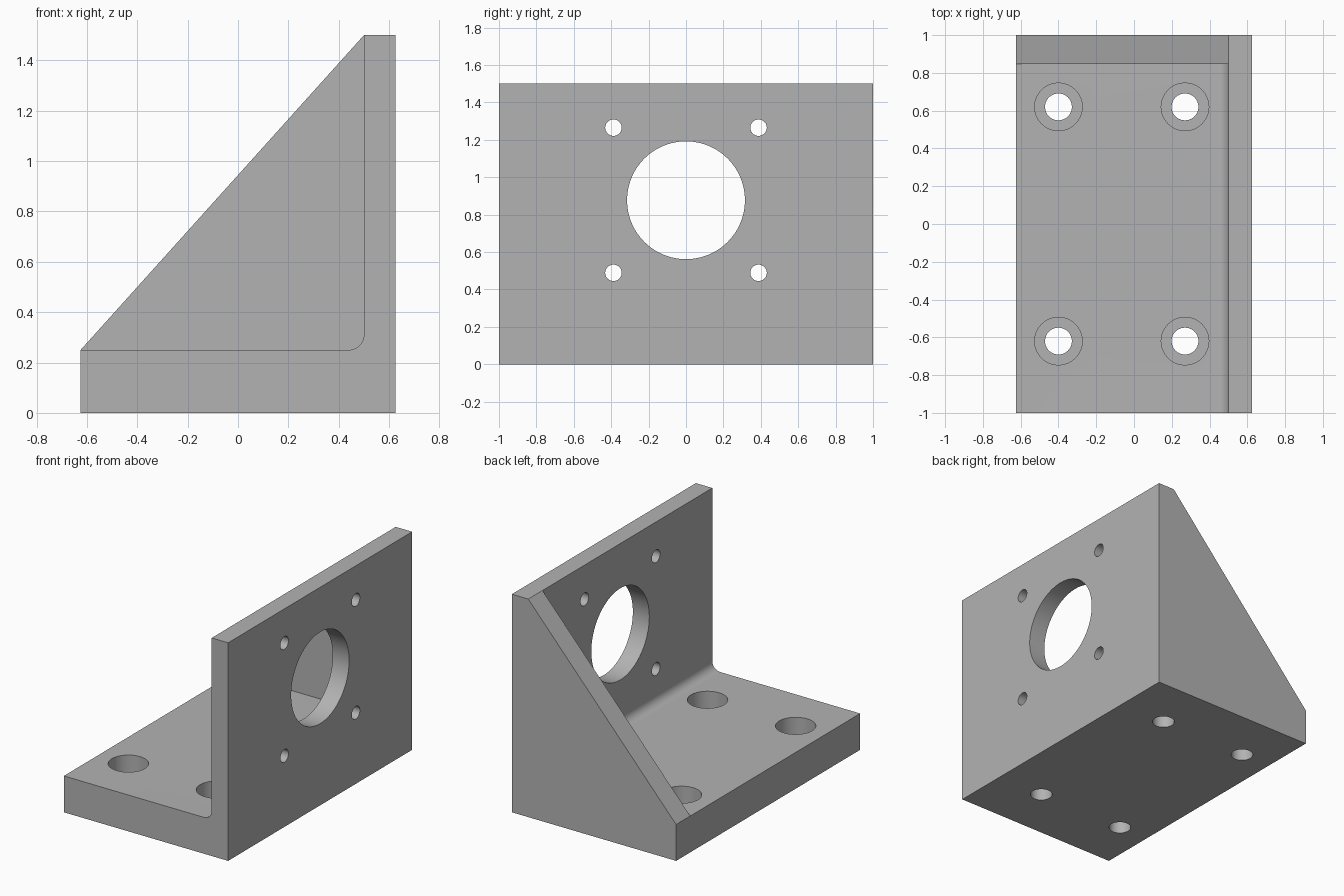
import bpy, bmesh
from math import sin, cos, pi, radians
from mathutils import Matrix, Vector

if "Cube" in bpy.data.objects:
    bpy.data.objects.remove(bpy.data.objects["Cube"], do_unlink=True)

HALF, TOP, BASE, WALL = 0.625, 1.5, 0.25, 0.5   # half width, height, plate top, wall face
FILLET, GUSSET = 0.06, 0.846                    # inner corner radius, gusset inner face

grey = bpy.data.materials.new("machined_grey")
grey.use_nodes = True
grey.diffuse_color = (0.45, 0.45, 0.45, 1)
grey.node_tree.nodes["Principled BSDF"].inputs["Base Color"].default_value = (0.45, 0.45, 0.45, 1)


def finish(name, bm):
    bmesh.ops.recalc_face_normals(bm, faces=bm.faces)
    mesh = bpy.data.meshes.new(name)
    bm.to_mesh(mesh)
    bm.free()
    mesh.materials.append(grey)
    obj = bpy.data.objects.new(name, mesh)
    bpy.context.collection.objects.link(obj)
    return obj


def extrude_profile(name, points, y0, y1):
    """Extrude an x-z outline along y."""
    bm = bmesh.new()
    face = bm.faces.new([bm.verts.new((x, y0, z)) for x, z in points])
    grown = bmesh.ops.extrude_face_region(bm, geom=[face])["geom"]
    moved = [v for v in grown if isinstance(v, bmesh.types.BMVert)]
    bmesh.ops.translate(bm, verts=moved, vec=(0, y1 - y0, 0))
    return finish(name, bm)


def cylinder(name, centre, radius, depth, axis="Z", sides=64):
    bm = bmesh.new()
    turn = Matrix.Rotation(pi / 2, 4, "Y") if axis == "X" else Matrix()
    bmesh.ops.create_cone(bm, cap_ends=True, segments=sides, radius1=radius, radius2=radius,
                          depth=depth, matrix=Matrix.Translation(Vector(centre)) @ turn)
    return finish(name, bm)


# Solid block with the sloped gusset outline
bracket = extrude_profile("angle_bracket", [(-HALF, 0), (HALF, 0), (HALF, TOP), (WALL, TOP),
                                            (-HALF, BASE)], -1, 1)

# Pocket that leaves the base plate, upright wall and gusset, with a filleted corner
arc = [(WALL - FILLET + FILLET * cos(a), BASE + FILLET - FILLET * sin(a))
       for a in (pi / 2 * i / 12 for i in range(13))]
pocket = [(WALL, TOP + 0.2)] + arc + [(-HALF - 0.2, BASE), (-HALF - 0.2, TOP + 0.2)]
cutters = [extrude_profile("pocket_cutter", pocket, -1.2, GUSSET)]

# Motor bore and its four screw holes through the wall
wall_x, bore_z, pitch = (WALL + HALF) / 2, 0.877, 0.388
cutters.append(cylinder("bore_cutter", (wall_x, 0, bore_z), 0.315, 0.2, "X", 96))
for sy in (-1, 1):
    for sz in (-1, 1):
        cutters.append(cylinder("screw_hole_cutter", (wall_x, sy * pitch, bore_z + sz * pitch),
                                0.044, 0.2, "X", 40))

# Counterbored mounting holes in the base
for x in (-0.4, 0.27):
    for y in (-0.62, 0.62):
        cutters.append(cylinder("mount_hole_cutter", (x, y, 0.1), 0.071, 0.4))
        cutters.append(cylinder("counterbore_cutter", (x, y, BASE + 0.01), 0.126, 0.3))

# Apply the cuts, then drop the cutters
bpy.ops.object.select_all(action="DESELECT")
bracket.select_set(True)
bpy.context.view_layer.objects.active = bracket
for cutter in cutters:
    cutter.hide_render = True
    cut = bracket.modifiers.new("cut", "BOOLEAN")
    cut.operation, cut.solver, cut.object = "DIFFERENCE", "EXACT", cutter
    bpy.ops.object.modifier_apply(modifier=cut.name)
    bpy.data.objects.remove(cutter, do_unlink=True)

bpy.ops.object.shade_smooth_by_angle(angle=radians(30))
